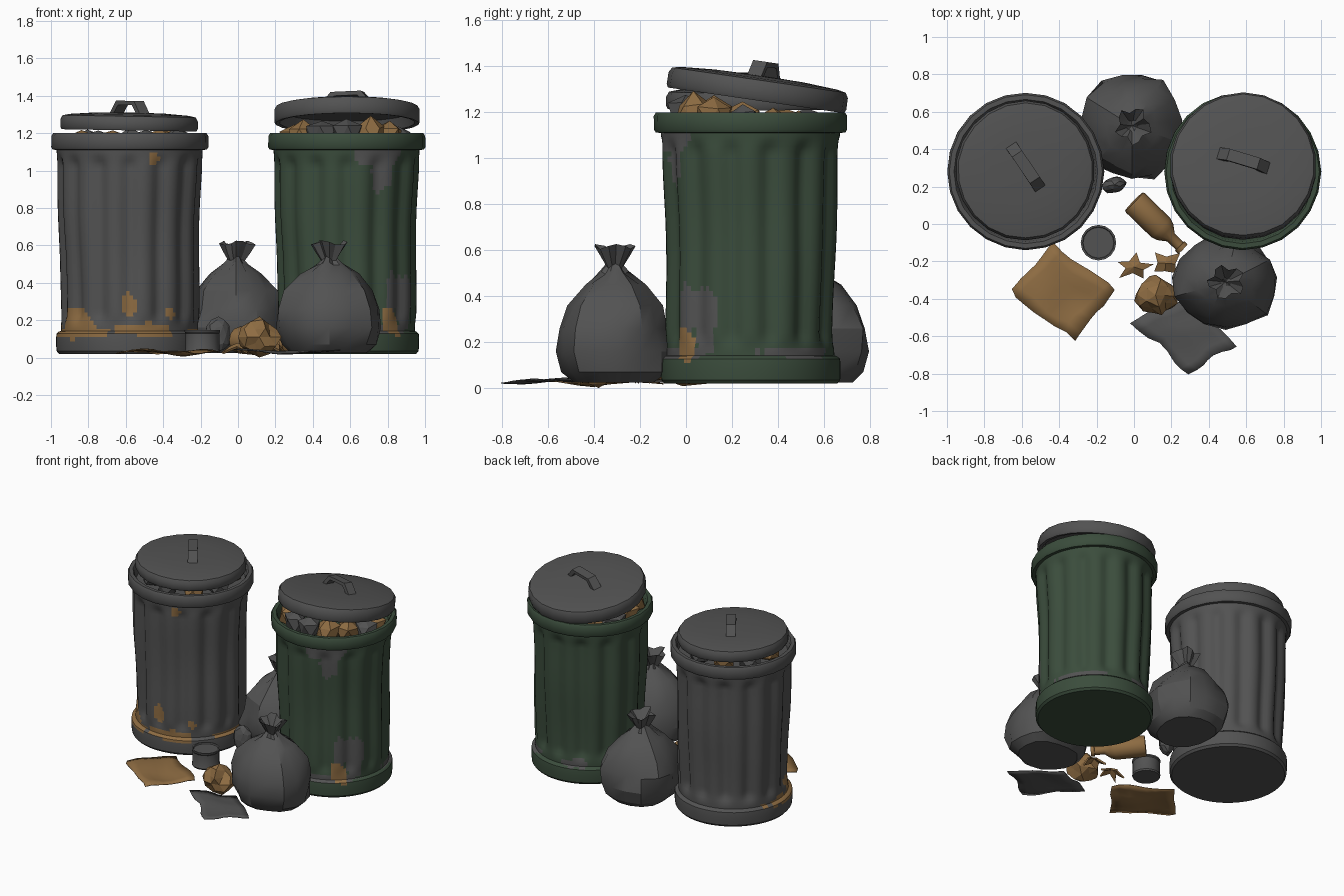
import bpy, bmesh, math, random
from mathutils import Vector, Matrix, noise

if "Cube" in bpy.data.objects:
    bpy.data.objects.remove(bpy.data.objects["Cube"])

random.seed(4)


def material(name, col):
    m = bpy.data.materials.new(name)
    m.diffuse_color = (*col, 1)
    m.use_nodes = True
    m.node_tree.nodes["Principled BSDF"].inputs["Base Color"].default_value = m.diffuse_color
    return m


GRAY = material("dark gray", (0.085, 0.085, 0.085))
GREEN = material("dull green", (0.043, 0.073, 0.045))
BROWN = material("rusty brown", (0.27, 0.15, 0.055))


def finish(name, bm, mats, loc=(0, 0, 0), rot=None, angle=35):
    """Turn a bmesh into a shaded object."""
    bmesh.ops.remove_doubles(bm, verts=bm.verts, dist=0.0004)
    bmesh.ops.recalc_face_normals(bm, faces=bm.faces)
    me = bpy.data.meshes.new(name)
    bm.to_mesh(me)
    bm.free()
    for m in mats:
        me.materials.append(m)
    ob = bpy.data.objects.new(name, me)
    bpy.context.collection.objects.link(ob)
    ob.matrix_world = Matrix.Translation(loc) @ (rot or Matrix())
    bpy.ops.object.select_all(action='DESELECT')
    ob.select_set(True)
    bpy.context.view_layer.objects.active = ob
    if angle:
        bpy.ops.object.shade_smooth_by_angle(angle=math.radians(angle))
    return ob


def lathe(name, profile, segs, mats, loc=(0, 0, 0), rot=None, warp=None, paint=None, angle=35):
    """Revolve (r, z) points; angle 0 faces the front, positive towards +x."""
    bm = bmesh.new()
    rings = []
    for r, z in profile:
        ring = []
        for i in range(segs):
            t = 2 * math.pi * i / segs
            p = Vector((r * math.sin(t), -r * math.cos(t), z))
            ring.append(bm.verts.new(warp(p, t, r) if warp and r > 0 else p))
        rings.append(ring)
    for a, b in zip(rings, rings[1:]):
        for i in range(segs):
            j = (i + 1) % segs
            f = bm.faces.new((a[i], a[j], b[j], b[i]))
            if paint:
                c = f.calc_center_median()
                f.material_index = paint(math.degrees(math.atan2(c.x, -c.y)), c.z)
    return finish(name, bm, mats, loc, rot, angle)


def painter(patches):
    """Patches: (material, angle, z, half angle, half height) with ragged edges."""
    def paint(t, z):
        n = noise.noise(Vector((t / 9, z * 14, 2)))
        for m, t0, z0, dt, dz in patches:
            if ((t - t0) / dt) ** 2 + ((z - z0) / dz) ** 2 + 0.9 * n < 1:
                return m
        return 0
    return paint


def flute(p, t, r):
    """Vertical grooves that fade out at both ends, plus light dents."""
    mask = min(1, max(0, (p.z - 0.17) / 0.06)) * min(1, max(0, (1.09 - p.z) / 0.06))
    wave = (0.5 + 0.5 * math.cos(14 * t)) ** 1.5
    d = 0.026 * wave * mask
    d += 0.012 * noise.noise(Vector((p.x * 3, p.y * 3, p.z * 2))) * mask
    return Vector((p.x * (1 - d / r), p.y * (1 - d / r), p.z))


def wobble(p, t, r):
    k = 1 + 0.012 * noise.noise(p * 4)
    return Vector((p.x * k, p.y * k, p.z))


def can(name, x, y, mats, patches):
    paint = painter(patches)
    rows = 44
    body = [(0.365 + 0.025 * (i / rows) ** 1.3, 0.13 + 0.99 * i / rows) for i in range(rows + 1)]
    lathe(name + "_body", body, 112, mats, (x, y, 0), warp=flute, paint=paint, angle=40)
    base = [(0, 0.02), (0.375, 0.02), (0.388, 0.035), (0.39, 0.06), (0.39, 0.085),
            (0.39, 0.11), (0.388, 0.128), (0.375, 0.14), (0.355, 0.145)]
    lathe(name + "_base", base, 60, mats, (x, y, 0), warp=wobble, paint=paint)
    rim = [(0.375, 1.11), (0.412, 1.112), (0.42, 1.125), (0.42, 1.185), (0.41, 1.2),
           (0.385, 1.2), (0.375, 1.185), (0.365, 1.13), (0, 1.13)]
    lathe(name + "_rim", rim, 24, mats, (x, y, 0), warp=wobble)


def lid(name, R, loc, rot, hand_angle, h=0.045):
    prof = [(0, 0.02), (R - 0.05, 0.012), (R - 0.03, -h), (R - 0.008, -h - 0.003), (R, -h + 0.012),
            (R, h - 0.03), (R - 0.012, h - 0.008), (R - 0.05, h), (R * 0.5, h + 0.01), (0, h + 0.013)]
    lathe(name, prof, 22, [GRAY], loc, rot, warp=wobble)
    # arched strap handle
    outer = [(-0.145, 0), (-0.085, 0.07), (0.085, 0.07), (0.145, 0)]
    inner = [(0.11, 0), (0.065, 0.048), (-0.065, 0.048), (-0.11, 0)]
    bm = bmesh.new()
    f = bm.faces.new([bm.verts.new((u, -0.032, v)) for u, v in outer + inner])
    ext = bmesh.ops.extrude_face_region(bm, geom=[f])
    bmesh.ops.translate(bm, vec=(0, 0.064, 0),
                        verts=[v for v in ext['geom'] if isinstance(v, bmesh.types.BMVert)])
    m = rot @ Matrix.Translation((0, 0.02, h + 0.005)) @ Matrix.Rotation(math.radians(hand_angle), 4, 'Z')
    finish(name + "_handle", bm, [GRAY], loc, m, 20)


def lump(name, mat, loc, size, jag=0.25, sub=2):
    """Crumpled ball of rubbish."""
    bm = bmesh.new()
    bmesh.ops.create_icosphere(bm, subdivisions=sub, radius=1)
    for v in bm.verts:
        v.co *= 1 + random.uniform(-jag, jag * 0.6)
        v.co = Vector(a * b for a, b in zip(v.co, size))
    finish(name, bm, [mat], loc, Matrix.Rotation(random.uniform(0, 6), 4, 'Z'), 0)


def bag(name, x, y, rx, ry, seed):
    prof = [(0, 0.025), (0.72, 0.025), (0.92, 0.07), (1.0, 0.16), (0.97, 0.26), (0.82, 0.36),
            (0.52, 0.45), (0.23, 0.505), (0.15, 0.53), (0.24, 0.57), (0.33, 0.615), (0.1, 0.55), (0, 0.54)]

    def crease(p, t, r):
        n = noise.noise(Vector((p.x * 1.6 + seed, p.y * 1.6, p.z * 6)))
        k = 1 + 0.16 * n
        dz = 0.0
        if p.z > 0.5:
            k += 0.22 * math.cos(5 * t + seed)
            dz = 0.012 * math.cos(3 * t + seed)
        elif p.z > 0.3:
            k += 0.06 * math.cos(6 * t + seed)
        return Vector((p.x * k * rx, p.y * k * ry, p.z + dz))
    lathe(name, prof, 15, [GRAY], (x, y, 0), warp=crease, angle=28)


def sheet(name, mat, corners, seed, n=7):
    """Wavy sheet stretched between four corners."""
    a, b, c, d = [Vector(p) for p in corners]
    bm = bmesh.new()
    g = []
    for i in range(n + 1):
        for j in range(n + 1):
            u, v = i / n, j / n
            p = a.lerp(b, u).lerp(d.lerp(c, u), v)
            q = Vector((p.x * 5 + seed, p.y * 5, 0))
            p += Vector((noise.noise(q * 1.5), noise.noise(q * 1.5 + Vector((9, 9, 0))))) * 0.03
            g.append(bm.verts.new((p.x, p.y, 0.03 + 0.03 * noise.noise(q))))
    for i in range(n):
        for j in range(n):
            k = i * (n + 1) + j
            bm.faces.new((g[k], g[k + 1], g[k + n + 2], g[k + n + 1]))
    ob = finish(name, bm, [mat])
    ob.modifiers.new("thickness", 'SOLIDIFY').thickness = 0.005


def peel(name, loc, rx, ry, points, turn):
    """Spiky torn scrap, raised in the middle."""
    bm = bmesh.new()
    top = bm.verts.new((0, 0, 0.06))
    ring = []
    for i in range(points * 2):
        t = turn + math.pi * i / points
        r = random.uniform(0.85, 1.1) if i % 2 == 0 else random.uniform(0.4, 0.55)
        ring.append(bm.verts.new((rx * r * math.cos(t), ry * r * math.sin(t), 0.01 + 0.03 * (i % 2))))
    for i in range(len(ring)):
        bm.faces.new((top, ring[i], ring[(i + 1) % len(ring)]))
    ob = finish(name, bm, [BROWN], loc, None, 0)
    ob.modifiers.new("thickness", 'SOLIDIFY').thickness = 0.012


# two fluted cans with worn paint
can("gray_can", -0.58, 0.28, [GRAY, BROWN],
    [(1, -55, 0.19, 20, 0.075), (1, -60, 0.135, 45, 0.035), (1, -1, 0.28, 7, 0.065),
     (1, 10, 0.15, 28, 0.035), (1, 36, 0.24, 5, 0.03), (1, 20, 1.07, 5, 0.04), (1, 75, 0.14, 20, 0.02)])
can("green_can", 0.58, 0.28, [GREEN, BROWN, GRAY],
    [(1, 40, 0.2, 9, 0.08), (2, 57, 0.29, 11, 0.15), (2, 42, 0.33, 7, 0.12), (2, 26, 1.08, 21, 0.06),
     (2, 30, 0.99, 9, 0.1), (2, 30, 0.15, 35, 0.025), (2, 125, 0.155, 30, 0.025),
     (2, -75, 0.15, 25, 0.03), (2, -160, 0.16, 15, 0.03)])

# lids with handles
lid("gray_can_lid", 0.372, (-0.58, 0.285, 1.258), Matrix.Rotation(math.radians(1), 4, 'Y'), -56, 0.04)
lid("green_can_lid", 0.393, (0.585, 0.31, 1.302), Matrix.Rotation(math.radians(-8.3), 4, 'X'), -17, 0.047)

# rubbish showing below the lids
for i in range(13):
    t = 2 * math.pi * i / 13
    lump("can_rubbish", BROWN if i % 3 else GRAY,
         (0.58 + 0.28 * math.sin(t), 0.28 - 0.28 * math.cos(t), 1.165 + 0.03 * math.cos(t)),
         (0.085, 0.085, 0.075 + 0.02 * math.cos(t)), 0.25, 1)
for i in range(9):
    t = 2 * math.pi * i / 9
    lump("can_rubbish_low", BROWN if i % 2 else GRAY,
         (-0.58 + 0.26 * math.sin(t), 0.28 - 0.26 * math.cos(t), 1.17), (0.08, 0.08, 0.055), 0.2, 1)

# tied bags
bag("front_bag", 0.49, -0.31, 0.28, 0.245, 1.3)
bag("back_bag", -0.01, 0.525, 0.265, 0.285, 5.7)

# litter on the ground
sheet("cardboard_sheet", BROWN, [(-0.67, -0.35), (-0.43, -0.11), (-0.10, -0.36), (-0.33, -0.62)], 2)
sheet("gray_sheet", GRAY, [(-0.01, -0.52), (0.27, -0.40), (0.54, -0.64), (0.30, -0.80)], 7)
lathe("tin", [(0, 0.025), (0.09, 0.025), (0.095, 0.035), (0.09, 0.045), (0.09, 0.13), (0.095, 0.137),
              (0.095, 0.147), (0.085, 0.147), (0.082, 0.138), (0, 0.138)], 16, [GRAY], (-0.19, -0.1, 0))
lathe("bottle", [(0, 0), (0.068, 0), (0.072, 0.01), (0.072, 0.2), (0.06, 0.235), (0.03, 0.275),
                 (0.028, 0.34), (0.036, 0.342), (0.036, 0.365), (0, 0.365)], 12, [BROWN],
      (0.0, 0.12, 0.095), Vector((0.72, -0.7, -0.07)).to_track_quat('Z', 'Y').to_matrix().to_4x4())
lump("crumpled_paper", BROWN, (0.115, -0.38, 0.11), (0.105, 0.11, 0.095), 0.28)
lump("crushed_scrap", GRAY, (-0.105, 0.21, 0.12), (0.07, 0.045, 0.095), 0.12)
peel("left_peel", (0.0, -0.23, 0.02), 0.11, 0.075, 5, 0.2)
peel("right_peel", (0.17, -0.21, 0.03), 0.095, 0.08, 4, 0.7)
